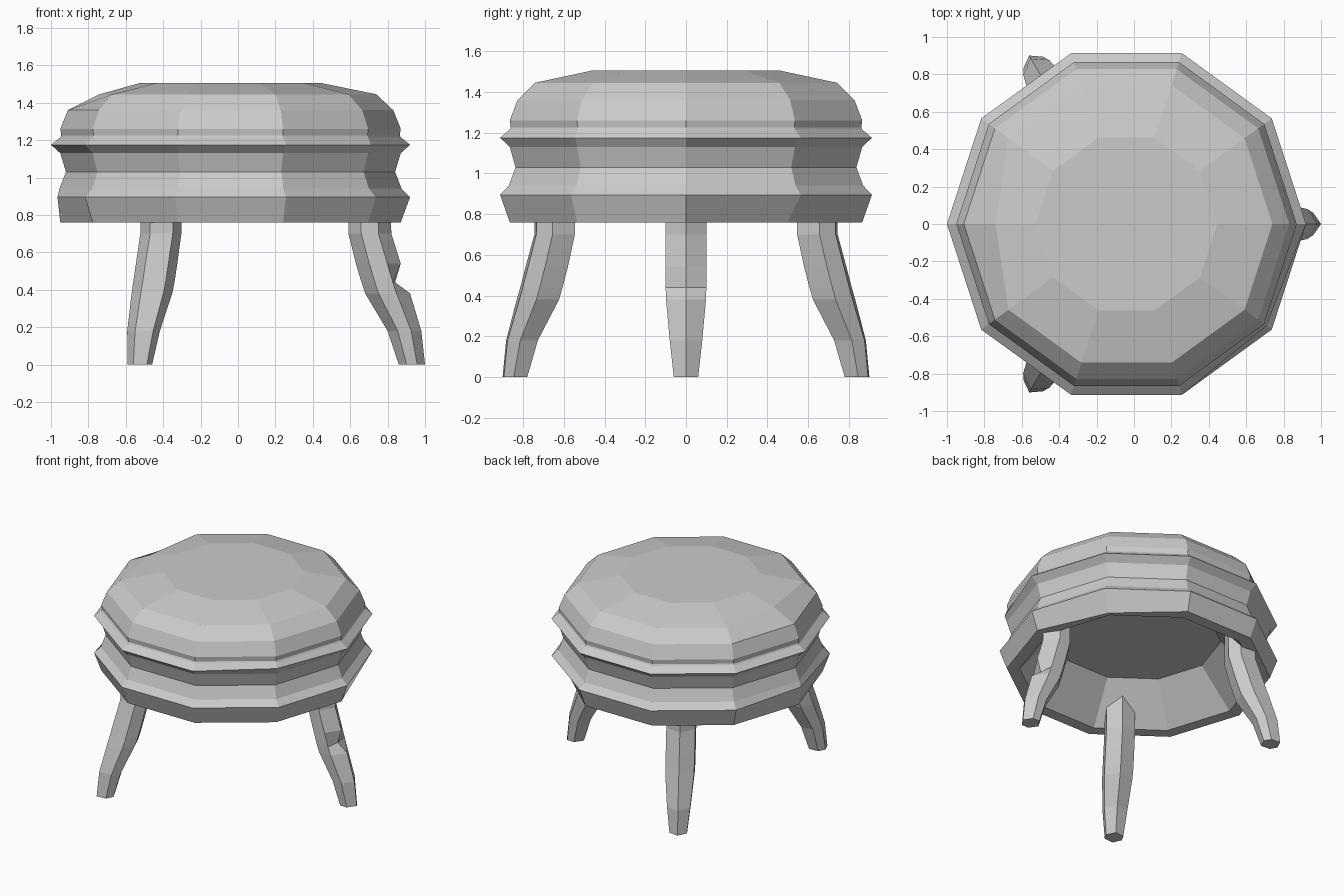
import bpy
import bmesh
from math import cos, sin, radians

cube = bpy.data.objects.get("Cube")
if cube:
    bpy.data.objects.remove(cube)

CENTRE_X = -0.04
SIDES = 10

grey = bpy.data.materials.new("plain grey")
grey.use_nodes = True
grey.diffuse_color = (0.6, 0.6, 0.6, 1)
grey.node_tree.nodes["Principled BSDF"].inputs["Base Color"].default_value = (0.6, 0.6, 0.6, 1)


def loft(name, rings, turn=0):
    """Bridge a list of equal-length point rings and cap both ends."""
    bm = bmesh.new()
    loops = [[bm.verts.new(p) for p in ring] for ring in rings]
    for low, high in zip(loops, loops[1:]):
        n = len(low)
        for i in range(n):
            j = (i + 1) % n
            bm.faces.new((low[i], low[j], high[j], high[i]))
    bm.faces.new(loops[0][::-1])
    bm.faces.new(loops[-1])
    bmesh.ops.recalc_face_normals(bm, faces=bm.faces)
    mesh = bpy.data.meshes.new(name)
    bm.to_mesh(mesh)
    bm.free()
    mesh.materials.append(grey)
    obj = bpy.data.objects.new(name, mesh)
    obj.location.x = CENTRE_X
    obj.rotation_euler.z = radians(turn)
    bpy.context.collection.objects.link(obj)
    return obj


# Seat: ten-sided turned profile, from the hollow underside to the domed top
profile = [
    (0.57, 1.03), (0.82, 0.76), (0.91, 0.76), (0.96, 0.895), (0.915, 0.94),
    (0.88, 1.03), (0.91, 1.13), (0.96, 1.175), (0.91, 1.215), (0.905, 1.225),
    (0.91, 1.26), (0.87, 1.36), (0.78, 1.445), (0.485, 1.505),
]
# Small chips: (profile row, corner) -> radius
chips = {(2, 1): 0.85, (3, 5): 0.925, (7, 9): 0.925, (12, 5): 0.70}

seat_rings = []
for row, (radius, z) in enumerate(profile):
    ring = []
    for corner in range(SIDES):
        a = radians(corner * 360 / SIDES)
        r = chips.get((row, corner), radius)
        ring.append((r * cos(a), r * sin(a), z))
    seat_rings.append(ring)
loft("seat", seat_rings)

# Legs: six-sided, bent outwards; rows are height, inner, outer, half width
leg_rows = [
    (0.0, 0.90, 1.04, 0.06), (0.18, 0.84, 1.02, 0.08), (0.38, 0.72, 0.96, 0.098),
    (0.44, 0.70, 0.94, 0.10), (0.54, 0.67, 0.91, 0.10), (0.70, 0.63, 0.86, 0.10),
    (1.0, 0.63, 0.85, 0.10),
]


def leg(name, turn, notched=False):
    rings = []
    for z, inner, outer, w in leg_rows:
        near = inner + 0.3 * (outer - inner)
        far = inner + 0.7 * (outer - inner)
        tip = 0.88 if notched and z == 0.44 else outer
        rings.append([(tip, 0, z), (far, w, z), (near, w, z),
                      (inner, 0, z), (near, -w, z), (far, -w, z)])
    loft(name, rings, turn)


leg("left_leg", 0, notched=True)
leg("back_leg", 120)
leg("front_leg", 240)
